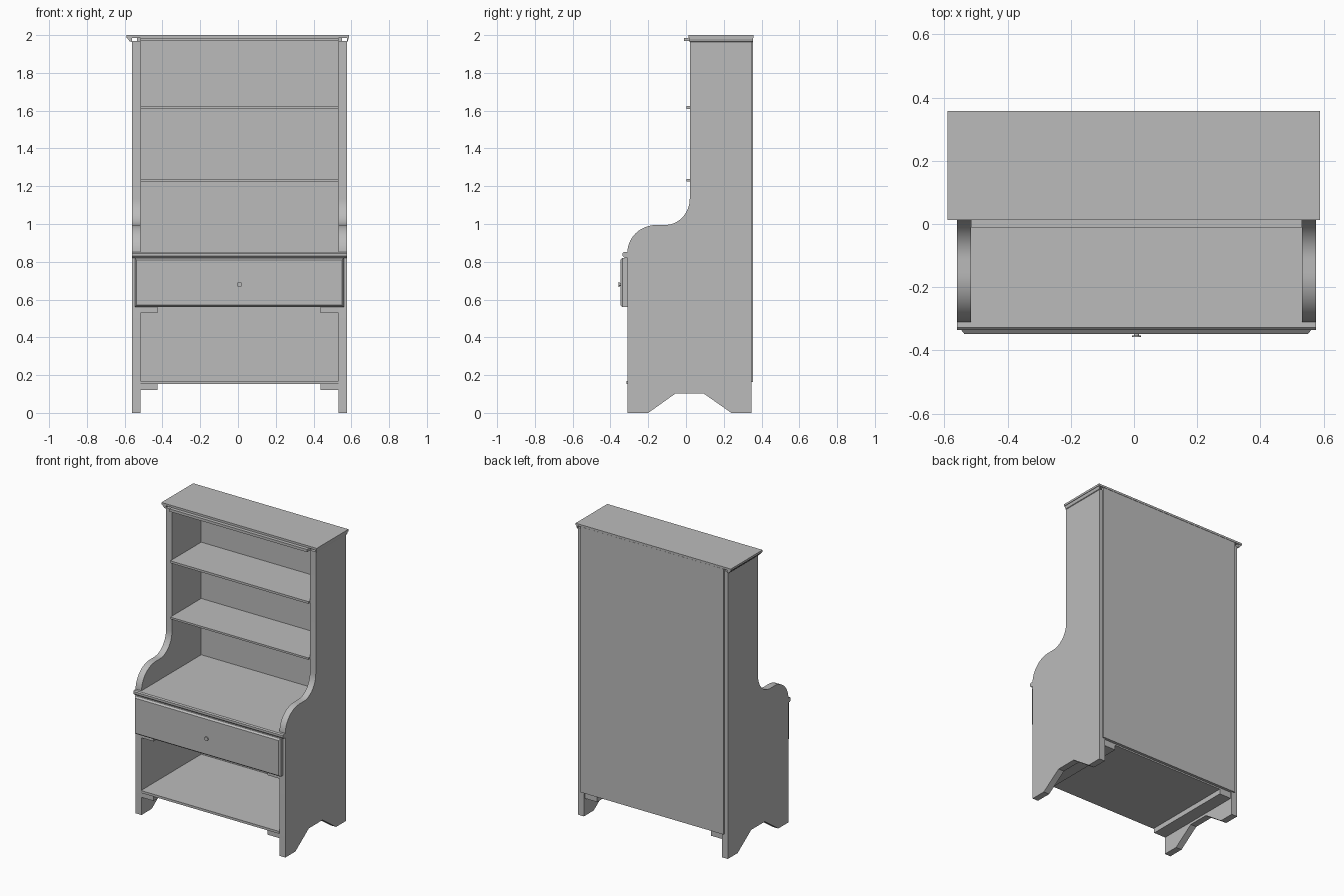
import bpy, bmesh
from math import sin, cos, pi

cube = bpy.data.objects.get("Cube")
if cube:
    bpy.data.objects.remove(cube, do_unlink=True)

grey = bpy.data.materials.new("plain_grey")
grey.use_nodes = True
grey.diffuse_color = (0.5, 0.5, 0.5, 1)
grey.node_tree.nodes["Principled BSDF"].inputs["Base Color"].default_value = (0.5, 0.5, 0.5, 1)

# Shared extents
IN_L, IN_R = -0.515, 0.532
OUT_L, OUT_R = -0.56, 0.576
MID = (OUT_L + OUT_R) / 2
FRONT, BACK, PANEL = -0.31, 0.347, 0.337


def finish(name, bm):
    bmesh.ops.recalc_face_normals(bm, faces=bm.faces)
    mesh = bpy.data.meshes.new(name)
    bm.to_mesh(mesh)
    bm.free()
    mesh.materials.append(grey)
    obj = bpy.data.objects.new(name, mesh)
    bpy.context.scene.collection.objects.link(obj)
    return obj


def box(name, x, y, z):
    bm = bmesh.new()
    for v in bmesh.ops.create_cube(bm, size=1)["verts"]:
        v.co = [r[0] if c < 0 else r[1] for c, r in zip(v.co, (x, y, z))]
    return finish(name, bm)


def extrude(name, points, axis, start, end):
    """Extrude a 2D outline along x (points are y, z) or y (points are x, z)."""
    bm = bmesh.new()
    place = (lambda p, d: (d, *p)) if axis == "x" else (lambda p, d: (p[0], d, p[1]))
    face = bm.faces.new([bm.verts.new(place(p, start)) for p in points])
    top = bmesh.ops.extrude_face_region(bm, geom=[face])["geom"]
    for v in (g for g in top if isinstance(g, bmesh.types.BMVert)):
        v.co["xy".index(axis)] = end
    return finish(name, bm)


def arc(cy, cz, ry, rz, a0, a1, n=14):
    steps = [a0 + (a1 - a0) * i / n for i in range(n + 1)]
    return [(cy + ry * cos(a), cz + rz * sin(a)) for a in steps]


# Side panels with S-curved front and cut-out feet
outline = [(FRONT, 0)]
outline += arc(-0.155, 0.85, 0.155, 0.145, pi, pi / 2)
outline += arc(-0.11, 1.135, 0.13, 0.14, -pi / 2, 0)
outline += [(0.02, 1.97), (BACK, 1.97), (BACK, 0), (0.24, 0),
            (0.093, 0.103), (-0.055, 0.103), (-0.2, 0)]
for name, a, b in (("right_side", OUT_L, IN_L), ("left_side", IN_R, OUT_R)):
    side = extrude(name, outline, "x", a, b)
    bpy.ops.object.select_all(action="DESELECT")
    side.select_set(True)
    bpy.context.view_layer.objects.active = side
    bpy.ops.object.shade_smooth_by_angle(angle=0.5)

# Back panel
box("back_panel", (-0.535, 0.551), (PANEL, 0.356), (0.164, 1.985))

# Shelves
for name, front, z0, z1 in (("bottom_shelf", -0.316, 0.154, 0.17),
                            ("lower_shelf", 0.002, 1.225, 1.238),
                            ("upper_shelf", 0.002, 1.609, 1.624),
                            ("top_shelf", -0.011, 1.968, 1.986)):
    box(name, (IN_L, IN_R), (front, PANEL), (z0, z1))

# Desk surface and its moulded front edge
box("desk_top", (IN_L, IN_R), (FRONT, PANEL), (0.825, 0.852))
extrude("desk_edge", [(FRONT, 0.821), (-0.326, 0.821), (-0.335, 0.83),
                      (-0.335, 0.845), (-0.328, 0.852), (FRONT, 0.852)], "x", OUT_L, OUT_R)

# Crown: slab and sloped side mouldings
box("crown_slab", (-0.59, 0.588), (0.013, 0.357), (1.986, 2.0))
for name, face, edge in (("right_crown_moulding", OUT_L, -0.584),
                         ("left_crown_moulding", OUT_R, 0.584)):
    extrude(name, [(face, 1.963), ((face + edge) / 2, 1.966), (edge, 1.979),
                   (edge, 1.986), (face, 1.986)], "y", 0.018, 0.354)

# Runners under the drawer and the bottom shelf
for level, z0, z1 in (("drawer", 0.528, 0.56), ("shelf", 0.12, 0.154)):
    box("right_" + level + "_runner", (IN_L, -0.425), (-0.308, PANEL), (z0, z1))
    box("left_" + level + "_runner", (0.438, IN_R), (-0.308, PANEL), (z0, z1))

# Drawer front with chamfered face
drawer = box("drawer_front", (-0.546, 0.56), (-0.336, FRONT), (0.56, 0.82))
bm = bmesh.new()
bm.from_mesh(drawer.data)
front = min(bm.faces, key=lambda f: f.calc_center_median().y)
bmesh.ops.inset_region(bm, faces=[front], thickness=0.014)
for v in front.verts:
    v.co.y = -0.348
bm.to_mesh(drawer.data)
bm.free()

# Drawer box behind the front
box("drawer_bottom", (-0.5, 0.517), (FRONT, 0.3), (0.562, 0.575))
box("drawer_back", (-0.5, 0.517), (0.288, 0.3), (0.575, 0.8))
for name, x in (("drawer_right_wall", -0.5), ("drawer_left_wall", 0.505)):
    box(name, (x, x + 0.012), (FRONT, 0.288), (0.575, 0.8))

# Knob: thin stem and round head
for name, radius, y0, y1 in (("knob_stem", 0.008, -0.352, -0.346),
                             ("knob_head", 0.014, -0.358, -0.352)):
    extrude(name, arc(MID, 0.68, radius, radius, 0, 2 * pi, 20)[:-1], "y", y0, y1)
